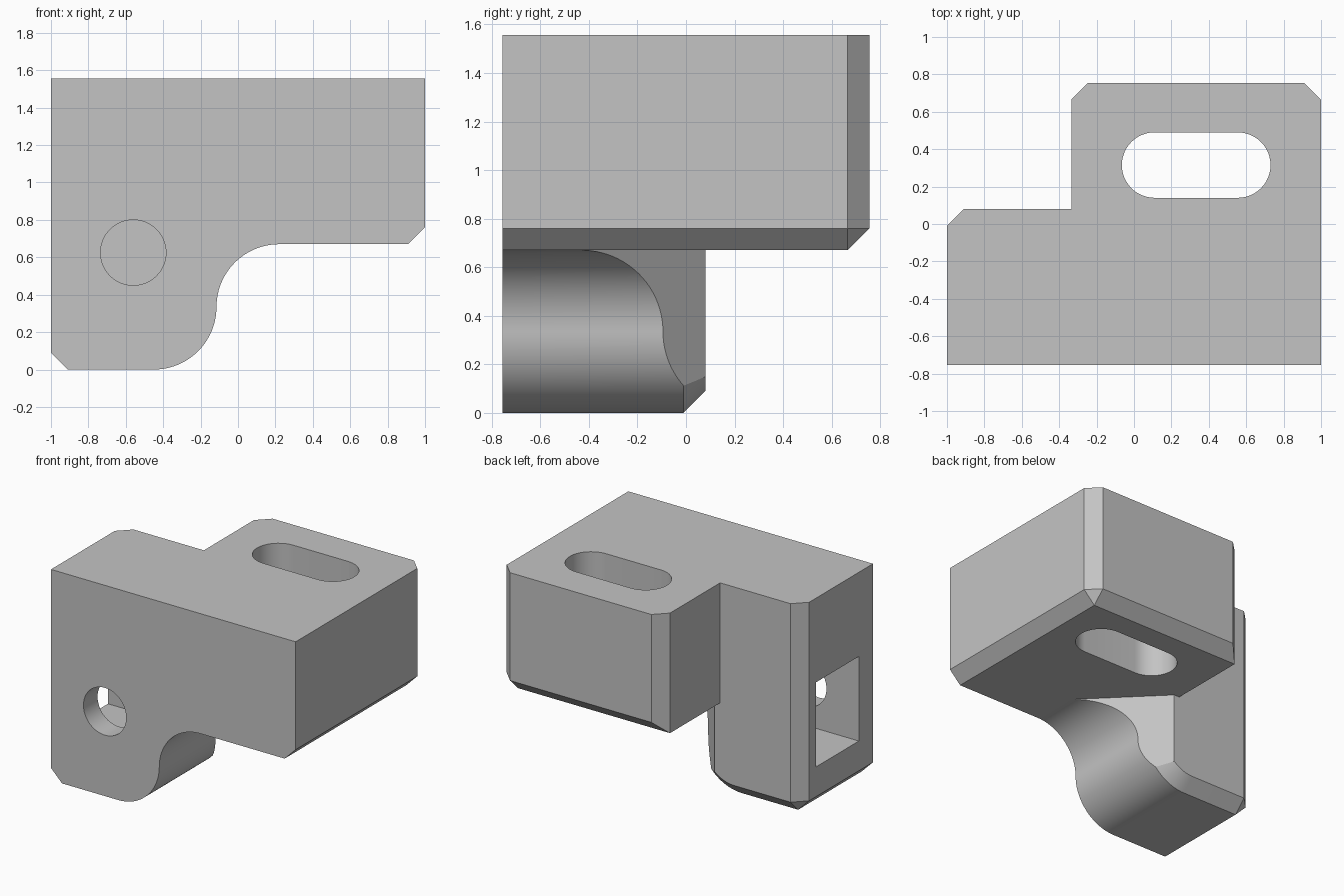
import bpy, bmesh
from math import sin, cos, pi

if "Cube" in bpy.data.objects:
    bpy.data.objects.remove(bpy.data.objects["Cube"])

TOP, LEDGE, FRONT, CH, R = 1.557, 0.67, -0.755, 0.09, 0.335

grey = bpy.data.materials.new("plain grey")
grey.use_nodes = True
grey.diffuse_color = (0.55, 0.55, 0.55, 1)
grey.node_tree.nodes["Principled BSDF"].inputs["Base Color"].default_value = (0.55, 0.55, 0.55, 1)


def loft(name, rings, cut=None):
    """Solid through matching rings of 3D points, optionally trimmed by a plane."""
    bm = bmesh.new()
    loops = [[bm.verts.new(p) for p in ring] for ring in rings]
    n = len(loops[0])
    for a, b in zip(loops, loops[1:]):
        for i in range(n):
            j = (i + 1) % n
            bm.faces.new((a[i], a[j], b[j], b[i]))
    bm.faces.new(loops[0][::-1])
    bm.faces.new(loops[-1])
    bmesh.ops.remove_doubles(bm, verts=bm.verts[:], dist=1e-5)
    if cut:
        geom = bm.verts[:] + bm.edges[:] + bm.faces[:]
        res = bmesh.ops.bisect_plane(bm, geom=geom, plane_co=cut[0], plane_no=cut[1], clear_outer=True)
        rim = [e for e in res["geom_cut"] if isinstance(e, bmesh.types.BMEdge)]
        bmesh.ops.contextual_create(bm, geom=rim)
    bmesh.ops.recalc_face_normals(bm, faces=bm.faces[:])
    me = bpy.data.meshes.new(name)
    bm.to_mesh(me)
    bm.free()
    me.materials.append(grey)
    ob = bpy.data.objects.new(name, me)
    bpy.context.collection.objects.link(ob)
    return ob


def combine(target, other, operation):
    mod = target.modifiers.new(operation.title(), 'BOOLEAN')
    mod.object, mod.operation, mod.solver = other, operation, 'EXACT'
    bpy.ops.object.select_all(action='DESELECT')
    bpy.context.view_layer.objects.active = target
    target.select_set(True)
    bpy.ops.object.modifier_apply(modifier=mod.name)
    bpy.data.objects.remove(other)


def arc(cx, cz, r, start, end, steps=24):
    return [(cx + r * cos(start + (end - start) * i / steps),
             cz + r * sin(start + (end - start) * i / steps)) for i in range(steps + 1)]


def at_y(profile, y):
    return [(x, y, z) for x, z in profile]


def leg_profile(inset):
    """S-curved leg outline, drawn in by the inset on all but its top and right."""
    left = -1 + inset
    pts = [(left, TOP), (left, CH), (-1 + CH, inset)]
    pts += arc(-0.45, R, R - inset, -pi / 2, 0)
    pts += arc(0.22, R, R + inset, pi, pi / 2)[(0 if inset else 1):]
    if inset:  # keep the same point count as the full outline
        pts.remove(pts[28])
    return pts + [(0.22, TOP)]


def block_profile(inset):
    """Overhanging block outline with a chamfered lower edge."""
    return [(-0.335 + inset, TOP), (-0.335 + inset, LEDGE + inset),
            (1 - CH, LEDGE + inset), (1 - inset, LEDGE + CH), (1 - inset, TOP)]


# Leg with chamfered back edges and a diagonal inner corner
bracket = loft("bracket_body",
               [at_y(leg_profile(0), FRONT), at_y(leg_profile(0), -0.01), at_y(leg_profile(CH), 0.08)],
               cut=((-0.29, 0.08, 0), (1, 1, 0)))

# Overhanging block
block = loft("overhang_block",
             [at_y(block_profile(0), FRONT), at_y(block_profile(0), 0.665), at_y(block_profile(CH), 0.755)])
combine(bracket, block, 'UNION')

# Long vertical slot
slot = arc(0.555, 0.315, 0.175, -pi / 2, pi / 2) + arc(0.11, 0.315, 0.175, pi / 2, 3 * pi / 2)
combine(bracket, loft("slot_cutter", [[(x, y, z) for x, y in slot] for z in (0.4, 1.8)]), 'DIFFERENCE')

# Nut pocket opening on the side
pocket = [(-0.59, 0.31), (-0.09, 0.31), (-0.09, 0.935), (-0.59, 0.935)]
combine(bracket, loft("pocket_cutter", [[(x, y, z) for y, z in pocket] for x in (-1.2, -0.25)]), 'DIFFERENCE')

# Round bolt hole from the front into the pocket
hole = arc(-0.56, 0.625, 0.175, 0, 2 * pi, 48)[:-1]
combine(bracket, loft("hole_cutter", [at_y(hole, -0.9), at_y(hole, -0.4)]), 'DIFFERENCE')

bpy.ops.object.shade_smooth_by_angle(angle=pi / 6)
